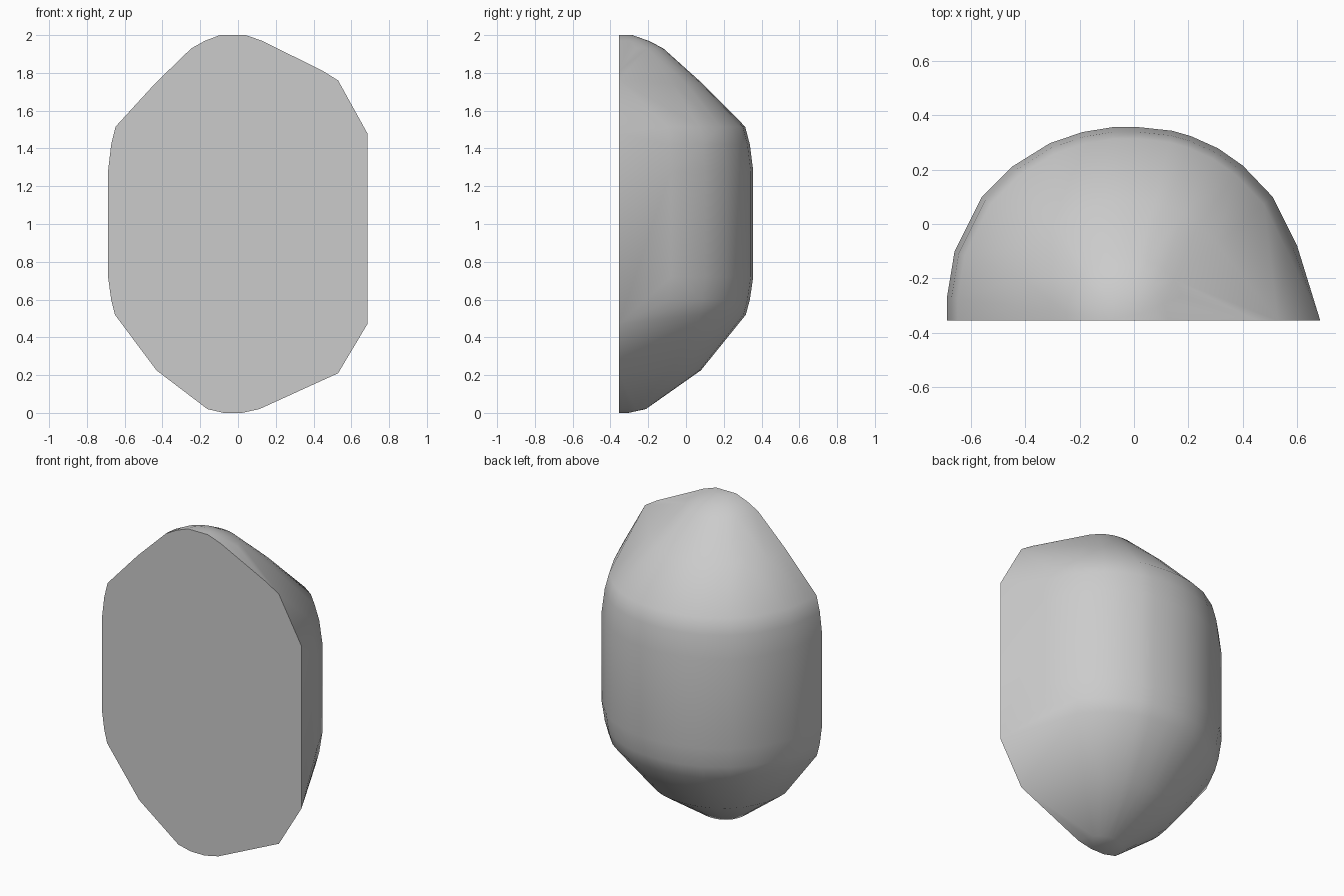
import bpy, bmesh, math

cube = bpy.data.objects.get("Cube")
if cube:
    bpy.data.objects.remove(cube, do_unlink=True)

FRONT = -0.355            # y of the flat cut face
CX = -0.03                # x of the vertical axis

# Half-round plan outline at the widest level
plan = [(-.688, -.355), (-.688, -.27), (-.66, -.1), (-.56, .1), (-.45, .21), (-.31, .297),
        (-.19, .338), (-.08, .356), (.02, .356), (.14, .343), (.21, .323), (.31, .278),
        (.4, .215), (.51, .1), (.6, -.08), (.685, -.355)]

# Height and plan scale of each level, bottom to top
levels = [(0, .07), (.02, .2), (.225, .61), (.52, .945), (.6, .975), (.72, 1), (1.28, 1),
          (1.42, .975), (1.515, .94), (1.745, .62), (1.93, .33), (1.97, .22), (2, .1)]

# Wider shoulder corners on the left of the cut face
corners = [(.1, .02), (.53, .21), (.685, .47), (.685, 1.48), (.65, 1.54),
           (.53, 1.76), (.45, 1.81), (.12, 1.965)]

# Convex stone body wrapped around the levels and corners
bm = bmesh.new()
for z, s in levels:
    for x, y in plan:
        bm.verts.new((CX + (x - CX) * s, FRONT + (y - FRONT) * s, z))
for x, z in corners:
    bm.verts.new((x, FRONT, z))
hull = bmesh.ops.convex_hull(bm, input=bm.verts[:])
unused = {g for g in hull["geom_interior"] + hull["geom_unused"]
          if isinstance(g, bmesh.types.BMVert) and g.is_valid}
bmesh.ops.delete(bm, geom=list(unused), context='VERTS')
bmesh.ops.dissolve_limit(bm, angle_limit=math.radians(1),
                         verts=bm.verts[:], edges=bm.edges[:])
bmesh.ops.recalc_face_normals(bm, faces=bm.faces[:])
mesh = bpy.data.meshes.new("half_stone")
bm.to_mesh(mesh)
bm.free()

# Plain grey material
grey = bpy.data.materials.new("stone grey")
grey.use_nodes = True
colour = (.6, .6, .6, 1)
grey.diffuse_color = colour
bsdf = next(n for n in grey.node_tree.nodes if n.type == 'BSDF_PRINCIPLED')
bsdf.inputs["Base Color"].default_value = colour
mesh.materials.append(grey)

stone = bpy.data.objects.new("half_stone", mesh)
bpy.context.collection.objects.link(stone)

# Smooth rounded back, crisp cut face
bpy.ops.object.select_all(action='DESELECT')
stone.select_set(True)
bpy.context.view_layer.objects.active = stone
bpy.ops.object.shade_smooth_by_angle(angle=math.radians(40))
